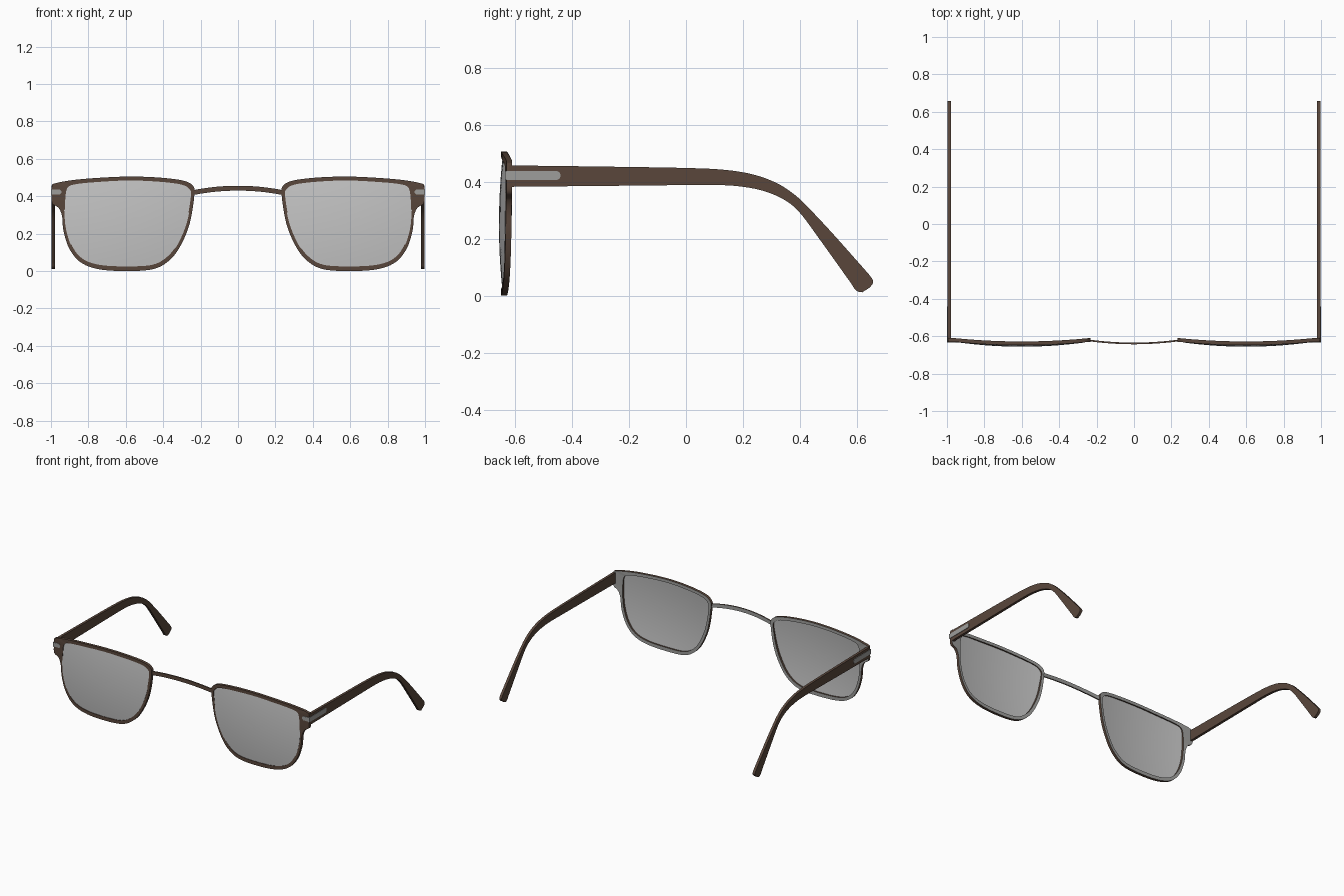
import bpy, bmesh, math
from mathutils import Vector

if "Cube" in bpy.data.objects:
    bpy.data.objects.remove(bpy.data.objects["Cube"])


def material(name, rgb):
    m = bpy.data.materials.new(name)
    m.diffuse_color = (*rgb, 1)
    m.use_nodes = True
    m.node_tree.nodes["Principled BSDF"].inputs["Base Color"].default_value = m.diffuse_color
    return m


BROWN = material("brown acetate", (0.10, 0.062, 0.044))
GREY = material("grey metal", (0.34, 0.34, 0.33))
LENS = material("lens grey", (0.55, 0.55, 0.55))


def spline(pts, closed, n):
    """Smooth curve through the control points, n steps per span."""
    k, out = len(pts), []
    get = lambda i: Vector(pts[i % k] if closed else pts[max(0, min(k - 1, i))])
    for i in range(k if closed else k - 1):
        a, b, c, d = (get(i + j) for j in (-1, 0, 1, 2))
        for s in range(n):
            t = s / n
            out.append(0.5 * (2 * b + (c - a) * t + (2 * a - 5 * b + 4 * c - d) * t * t
                              + (3 * b - a - 3 * c + d) * t ** 3))
    if not closed:
        out.append(get(k - 1))
    return out


def finish(bm, name, mats, mirror):
    bmesh.ops.recalc_face_normals(bm, faces=bm.faces)
    me = bpy.data.meshes.new(name)
    bm.to_mesh(me)
    bm.free()
    for m in mats:
        me.materials.append(m)
    ob = bpy.data.objects.new(name, me)
    bpy.context.collection.objects.link(ob)
    bpy.ops.object.select_all(action='DESELECT')
    bpy.context.view_layer.objects.active = ob
    ob.select_set(True)
    bpy.ops.object.shade_smooth_by_angle(angle=math.radians(35))
    if mirror:
        ob.modifiers.new("Mirror", 'MIRROR').use_mirror_merge = False
    return ob


def ribbon(name, pairs, front, back, mats, closed=False, n=6, mirror=True):
    """Solid band between two profile edges; front/back place 2D points in space."""
    lo = spline([p[:2] for p in pairs], closed, n)
    hi = spline([p[2:] for p in pairs], closed, n)
    bm = bmesh.new()
    rows = [[bm.verts.new(f(*p)) for p in (a, b) for f in (front, back)]
            for a, b in zip(lo, hi)]          # lo front, lo back, hi front, hi back
    k = len(rows)
    for i in range(k if closed else k - 1):
        r, s = rows[i], rows[(i + 1) % k]
        for a, b in ((0, 2), (2, 3), (3, 1), (1, 0)):
            f = bm.faces.new((r[a], r[b], s[b], s[a]))
            if (a, b) == (3, 1) and len(mats) > 1:
                f.material_index = 1          # grey back face
    if not closed:
        for r in (rows[0], rows[-1]):
            bm.faces.new((r[0], r[2], r[3], r[1]))
    return finish(bm, name, mats, mirror)


# Rim: lens opening (x, z) paired with outer outline (x, z), including the hinge lug
RIM = [(.252, .40, .233, .41), (.262, .44, .243, .458), (.31, .464, .30, .485),
       (.44, .479, .44, .501), (.60, .484, .60, .505), (.78, .474, .78, .496),
       (.87, .464, .90, .484), (.905, .452, .982, .468), (.918, .43, .995, .455),
       (.922, .40, .996, .41), (.924, .375, .993, .362), (.925, .34, .96, .338),
       (.924, .30, .941, .295), (.915, .22, .933, .215), (.885, .13, .902, .12),
       (.83, .065, .842, .047), (.74, .033, .745, .010), (.60, .025, .60, .0),
       (.46, .033, .455, .010), (.38, .075, .368, .056), (.325, .145, .308, .134),
       (.277, .26, .258, .255)]


def rim_y(x):
    return -0.648 + 0.018 * min(1, ((x - 0.6) / 0.36) ** 2)


ribbon("rim", RIM, lambda x, z: (x, rim_y(x), z), lambda x, z: (x, rim_y(x) + 0.02, z),
       [BROWN, GREY], closed=True)


# Lens: domed front and back built from rings shrinking to the centre
def lens():
    cx, cz, rings = 0.6, 0.25, 8
    edge = spline([p[:2] for p in RIM], True, 4)
    bm = bmesh.new()

    def point(x, z, dy):
        y = -0.656 + 0.026 * ((x - cx) / 0.36) ** 2 + 0.012 * ((z - cz) / 0.23) ** 2
        return bm.verts.new((x, y + dy, z))

    outer = []
    for dy in (0, 0.005):
        loops = [[point(cx + (p[0] - cx) * 1.012 * r / rings,
                        cz + (p[1] - cz) * 1.012 * r / rings, dy) for p in edge]
                 for r in range(1, rings + 1)]
        mid, k = point(cx, cz, dy), len(edge)
        for i in range(k):
            j = (i + 1) % k
            bm.faces.new((mid, loops[0][i], loops[0][j]))
            for a, b in zip(loops, loops[1:]):
                bm.faces.new((a[i], b[i], b[j], a[j]))
        outer.append(loops[-1])
    a, b = outer
    for i in range(k):
        j = (i + 1) % k
        bm.faces.new((a[i], b[i], b[j], a[j]))
    finish(bm, "lens", [LENS], True)


lens()

# Bridge: thin arched bar between the rims
bridge = []
for i in range(-8, 9):
    x = i / 8 * 0.247
    z = 0.443 - 0.025 * (i / 8) ** 2
    bridge.append((x, z - 0.013, x, z + 0.013))
bridge_y = lambda x: -0.643 + 0.017 * (x / 0.247) ** 2
ribbon("bridge", bridge, lambda x, z: (x, bridge_y(x), z),
       lambda x, z: (x, bridge_y(x) + 0.009, z), [BROWN, GREY], n=2, mirror=False)

# Temple arm: lower and upper edge (y, z) bending down to the ear tip
TEMPLE = [(-.62, .382, -.62, .457), (-.3, .385, -.3, .453), (0, .388, 0, .448),
          (.12, .388, .14, .441), (.20, .382, .24, .424), (.277, .366, .32, .394),
          (.347, .335, .38, .355), (.40, .290, .43, .308), (.47, .196, .51, .223),
          (.56, .070, .622, .097), (.58, .042, .642, .074), (.592, .023, .655, .055),
          (.605, .014, .655, .042), (.618, .012, .642, .027)]
ribbon("temple_arm", TEMPLE, lambda y, z: (0.997, y, z), lambda y, z: (0.979, y, z), [BROWN])

# Metal inlay plates wrapping the hinge corner
ribbon("front_inlay", [(.945, .416, .945, .429), (.953, .408, .953, .437), (1, .408, 1, .437)],
       lambda x, z: (x, -0.634, z), lambda x, z: (x, -0.628, z), [GREY], n=1)
ribbon("side_inlay", [(-.634, .405, -.634, .438), (-.455, .405, -.455, .438),
                      (-.445, .409, -.445, .434), (-.441, .416, -.441, .427)],
       lambda y, z: (1.0, y, z), lambda y, z: (0.994, y, z), [GREY], n=1)
